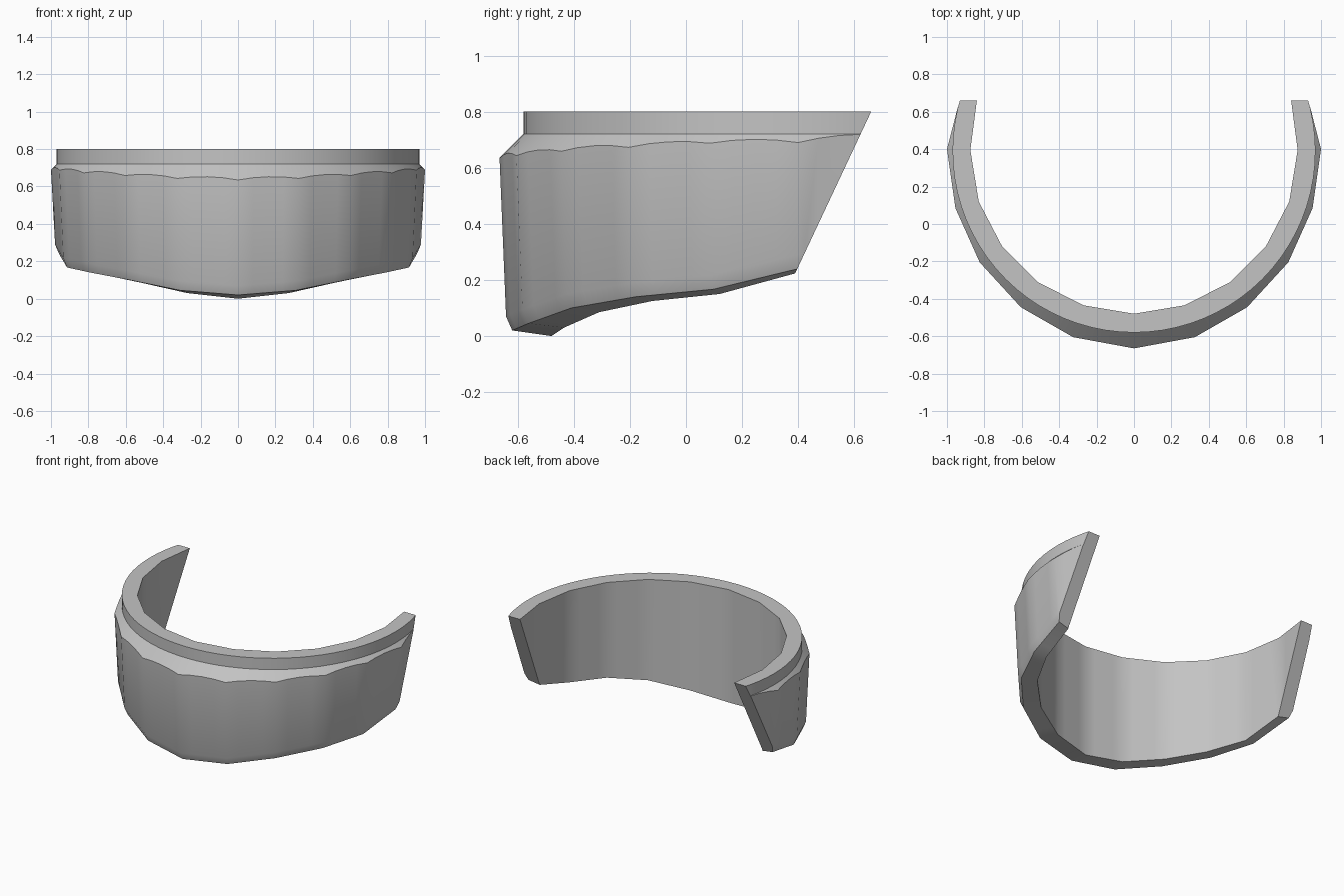
import bpy
import bmesh
import math
from mathutils import Vector

cube = bpy.data.objects.get("Cube")
if cube:
    bpy.data.objects.remove(cube, do_unlink=True)

CENTRE = Vector((0, 0.39))   # axis of the round neck
NECK_R = 0.97
NECK_Z, TOP_Z = 0.72, 0.80
STEPS = 4                    # samples along each facet

# Half-ring stations: outer x, y, bottom z; inner x, y, bottom z
half = [
    (0.000, -0.665, 0.020, 0.000, -0.480, 0.000),
    (0.325, -0.605, 0.045, 0.270, -0.435, 0.030),
    (0.605, -0.445, 0.100, 0.515, -0.310, 0.085),
    (0.825, -0.205, 0.140, 0.705, -0.120, 0.125),
    (0.955, 0.085, 0.167, 0.830, 0.120, 0.150),
    (1.000, 0.400, 0.240, 0.875, 0.395, 0.225),
    (0.925, 0.690, 0.240, 0.835, 0.700, 0.225),
]
stations = [(-a, b, c, -d, e, f) for a, b, c, d, e, f in half[:0:-1]] + half


def section(s):
    """Closed wall section: faceted shell, chamfer, round neck, inner wall."""
    outer, inner = Vector(s[0:2]), Vector(s[3:5])
    low, low_in = s[2], s[5]
    arm = outer - CENTRE
    reach = max(arm.length, NECK_R + 0.001)
    arm = arm.normalized()

    def at(radius, z):
        p = CENTRE + arm * radius
        return (p.x, p.y, z)

    return [
        at(reach * 0.957, low),
        at(reach * 0.978, low + 0.05),
        at(reach, NECK_Z - (reach - NECK_R)),
        at(NECK_R, NECK_Z),
        at(NECK_R, TOP_Z),
        (inner.x, inner.y, TOP_Z),
        (inner.x, inner.y, low_in),
    ]


# Sweep the section around the horseshoe
bm = bmesh.new()
rings = []
for a, b in zip(stations, stations[1:]):
    for i in range(STEPS):
        t = i / STEPS
        s = [p + (q - p) * t for p, q in zip(a, b)]
        rings.append([bm.verts.new(v) for v in section(s)])
rings.append([bm.verts.new(v) for v in section(stations[-1])])
for r0, r1 in zip(rings, rings[1:]):
    for k in range(len(r0)):
        j = (k + 1) % len(r0)
        bm.faces.new((r0[k], r0[j], r1[j], r1[k]))

# Slanted cut across both ends, then cap them
bmesh.ops.bisect_plane(
    bm, geom=bm.verts[:] + bm.edges[:] + bm.faces[:],
    plane_co=(0, 0.39, 0.225), plane_no=(0, 1, -0.47), clear_outer=True)
bmesh.ops.holes_fill(bm, edges=[e for e in bm.edges if e.is_boundary], sides=0)
bmesh.ops.recalc_face_normals(bm, faces=bm.faces[:])

mesh = bpy.data.meshes.new("curved_guard")
bm.to_mesh(mesh)
bm.free()
guard = bpy.data.objects.new("curved_guard", mesh)
bpy.context.collection.objects.link(guard)

# Plain grey material
grey = bpy.data.materials.new("plain_grey")
grey.use_nodes = True
colour = (0.55, 0.55, 0.55, 1)
grey.diffuse_color = colour
grey.node_tree.nodes["Principled BSDF"].inputs["Base Color"].default_value = colour
mesh.materials.append(grey)

bpy.ops.object.select_all(action="DESELECT")
guard.select_set(True)
bpy.context.view_layer.objects.active = guard
bpy.ops.object.shade_smooth_by_angle(angle=math.radians(25))
